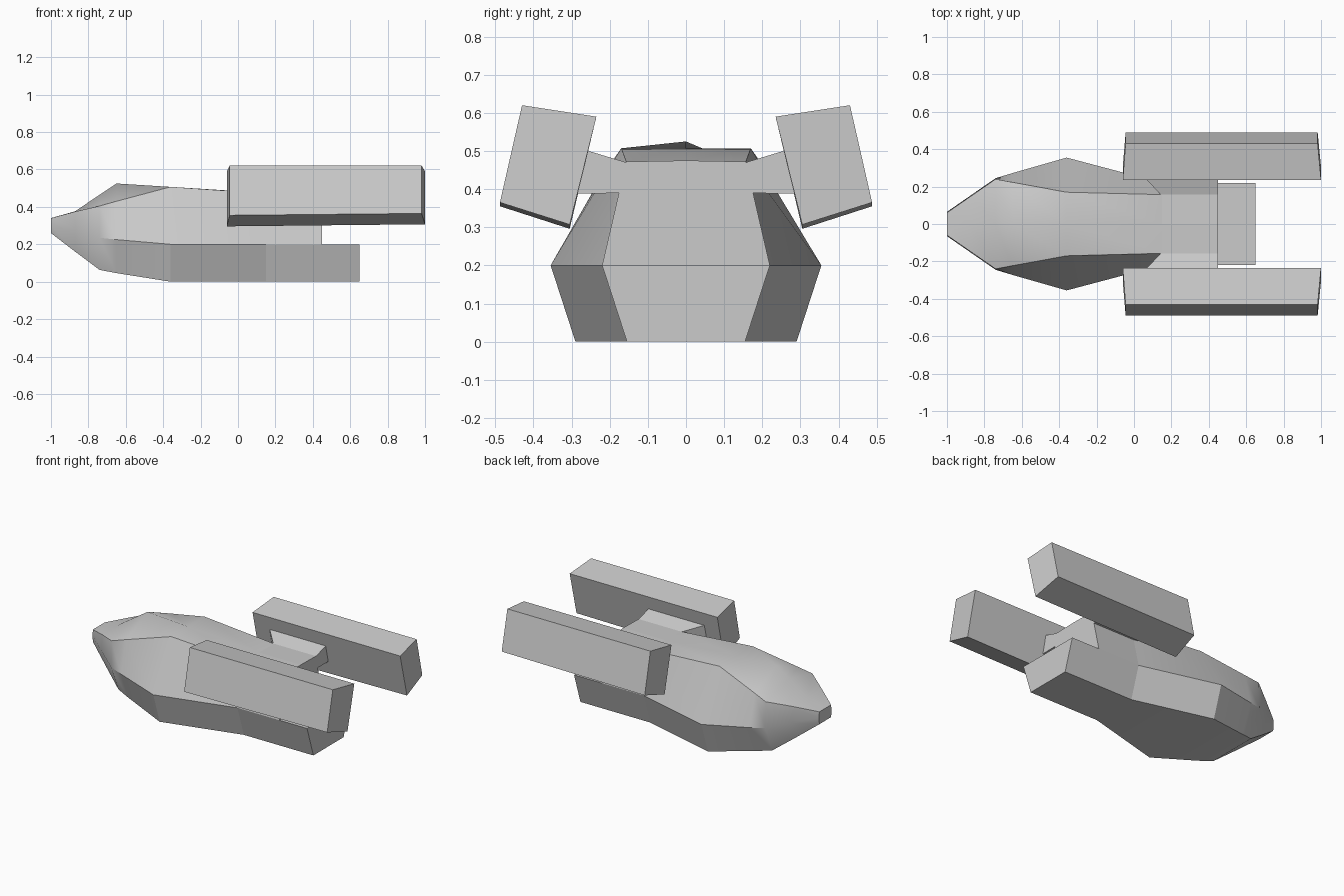
import bpy, bmesh, math

if "Cube" in bpy.data.objects:
    bpy.data.objects.remove(bpy.data.objects["Cube"])


def loft(name, rings, smooth=False):
    """Bridge equal-length vertex rings and cap both ends."""
    bm = bmesh.new()
    vs = [[bm.verts.new(p) for p in ring] for ring in rings]
    n = len(rings[0])
    for a, b in zip(vs, vs[1:]):
        for i in range(n):
            j = (i + 1) % n
            bm.faces.new((a[i], a[j], b[j], b[i]))
    bm.faces.new(vs[0])
    bm.faces.new(vs[-1])
    bmesh.ops.recalc_face_normals(bm, faces=bm.faces[:])
    me = bpy.data.meshes.new(name)
    bm.to_mesh(me)
    bm.free()
    ob = bpy.data.objects.new(name, me)
    bpy.context.collection.objects.link(ob)
    if smooth:
        bpy.ops.object.select_all(action='DESELECT')
        ob.select_set(True)
        bpy.context.view_layer.objects.active = ob
        bpy.ops.object.shade_smooth_by_angle(angle=math.radians(32))
    return ob


def section(x, half, top=None):
    """Symmetric cross-section from a half profile, with optional ridge height."""
    right = [(x, y, z) for y, z in half]
    left = [(x, -y, z) for y, z in reversed(half)]
    ridge = [(x, 0, top)] if top is not None else []
    return right + ridge + left


# Main hull: (x, [bottom edge, side chine, top edge], ridge height)
stations = [
    (-1.00, [(.06, .26), (.065, .30), (.06, .34)], .34),
    (-0.87, [(.115, .16), (.155, .27), (.15, .375)], .377),
    (-0.74, [(.17, .063), (.245, .235), (.24, .405)], .465),
    (-0.65, [(.20, .046), (.272, .225), (.223, .43)], .525),
    (-0.36, [(.29, 0), (.355, .2), (.17, .507)], .507),
    (0.15, [(.155, 0), (.22, .2), (.157, .472)], .475),
]
loft("hull", [section(*s) for s in stations], smooth=True)

# Stepped rear body: short upper block, longer lower block
upper = [(.22, .2), (.157, .472)]
lower = [(.155, 0), (.22, .2)]
loft("rear_upper_body", [section(x, upper, .475) for x in (.15, .45)])
loft("rear_lower_body", [section(x, lower) for x in (.15, .65)])

for side, s in (("left", 1), ("right", -1)):
    # Engine pod: tilted box with slightly skewed ends (inner face longer)
    front = [(-.06, .235, .59), (-.045, .43, .62), (-.045, .488, .355), (-.06, .305, .296)]
    back = [(1.0, .235, .59), (.982, .43, .62), (.982, .488, .365), (1.0, .305, .307)]
    loft(side + "_engine_pod", [[(x, y * s, z) for x, y, z in r] for r in (front, back)])

    # Pylon with swept front edge joining body to pod
    inner = [(.15, .15, .39), (.45, .15, .39), (.45, .15, .468), (.15, .15, .468)]
    outer = [(.04, .29, .388), (.45, .29, .388), (.45, .265, .503), (.04, .265, .503)]
    loft(side + "_pylon", [[(x, y * s, z) for x, y, z in r] for r in (inner, outer)])
